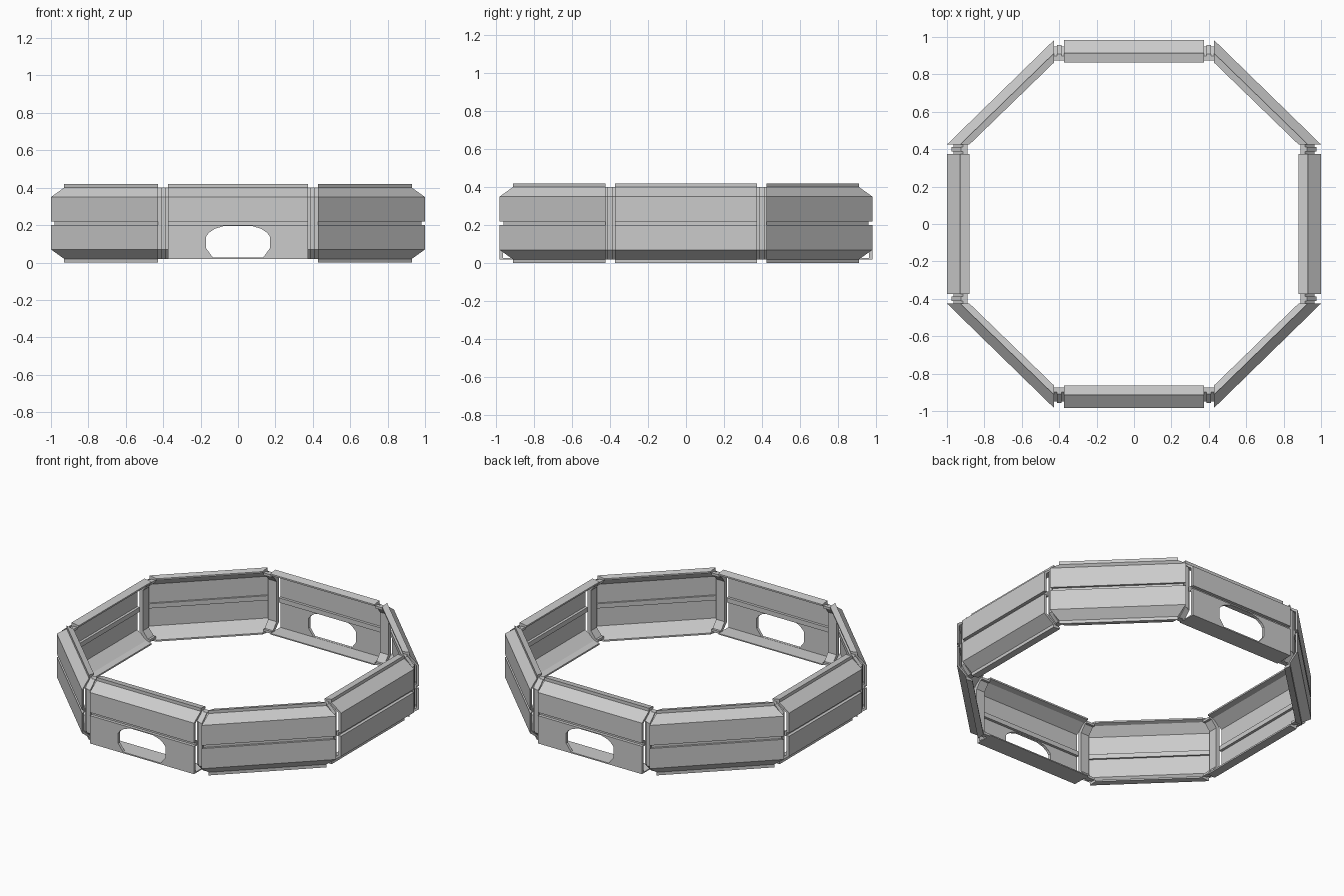
import bpy, bmesh
from mathutils import Vector

if "Cube" in bpy.data.objects:
    bpy.data.objects.remove(bpy.data.objects["Cube"])

# profiles as (inset from the outer face, height)
SHELL = [(.12, .005), (.07, 0), (.07, .02), (0, .07), (0, .2), (.02, .2), (.02, .22), (0, .22),
         (0, .35), (.07, .4), (.07, .42), (.12, .412), (.12, .402), (.085, .395), (.018, .345),
         (.018, .225), (.035, .225), (.035, .195), (.018, .195), (.018, .075), (.085, .025), (.12, .015)]
DOOR = [(.12, .02), (0, .02)] + SHELL[4:19] + [(.018, .027), (.12, .027)]
POST = [(.11, .02), (.085, .02), (.035, .07), (.035, .35), (.085, .4), (.11, .4),
        (.11, .385), (.095, .385), (.06, .34), (.06, .08), (.095, .035), (.11, .035)]
RIB = [(t - .01 if t < .09 else t, z) for t, z in POST]


def loft(name, profile, p0, d0, p1, d1):
    """Run a profile between two outer points, insetting along d0 and d1."""
    bm = bmesh.new()
    ends = []
    for p, d in ((p0, d0), (p1, d1)):
        ends.append([bm.verts.new((p[0] + t * d[0], p[1] + t * d[1], z)) for t, z in profile])
    a, b = ends
    n = len(profile)
    for i in range(n):
        j = (i + 1) % n
        bm.faces.new((a[i], a[j], b[j], b[i]))
    bm.faces.new(a)
    bm.faces.new(b[::-1])
    bmesh.ops.recalc_face_normals(bm, faces=bm.faces)
    me = bpy.data.meshes.new(name)
    bm.to_mesh(me)
    bm.free()
    ob = bpy.data.objects.new(name, me)
    bpy.context.collection.objects.link(ob)
    return ob


def cut_opening(door, y):
    """Cut the rounded doorway through a door panel."""
    half = [(.135, .028), (.17, .075), (.17, .14), (.155, .16), (.125, .18), (.08, .194)]
    outline = half + [(-x, z) for x, z in reversed(half)]
    bm = bmesh.new()
    face = bm.faces.new([bm.verts.new((x, y - .3, z)) for x, z in outline])
    ext = bmesh.ops.extrude_face_region(bm, geom=[face])["geom"]
    bmesh.ops.translate(bm, vec=Vector((0, .6, 0)),
                        verts=[v for v in ext if isinstance(v, bmesh.types.BMVert)])
    bmesh.ops.recalc_face_normals(bm, faces=bm.faces)
    me = bpy.data.meshes.new("opening_cutter")
    bm.to_mesh(me)
    bm.free()
    cutter = bpy.data.objects.new("opening_cutter", me)
    bpy.context.collection.objects.link(cutter)
    cutter.hide_render = True
    mod = door.modifiers.new("opening", 'BOOLEAN')
    mod.operation = 'DIFFERENCE'
    mod.solver = 'EXACT'
    mod.object = cutter
    bpy.context.view_layer.objects.active = door
    bpy.ops.object.modifier_apply(modifier=mod.name)
    bpy.data.objects.remove(cutter)


X, Y, H = 1.0, .983, .373

for s, side in ((-1, "front"), (1, "back")):
    # door panels
    door = loft(side + "_door_panel", DOOR, (-H, s * Y), (0, -s), (H, s * Y), (0, -s))
    cut_opening(door, s * Y)

for s, side in ((-1, "left"), (1, "right")):
    # side panels
    loft(side + "_wall_panel", SHELL, (s * X, -H), (-s, 0), (s * X, H), (-s, 0))

for sx, a in ((-1, "left"), (1, "right")):
    for sy, b in ((-1, "front"), (1, "back")):
        tag = b + "_" + a
        # diagonal panels with mitred ends
        loft(tag + "_diagonal_panel", SHELL, (sx * .428, sy * Y), (0, -sy), (sx * X, sy * .425), (-sx, 0))
        # joint posts with a raised central rib
        for kind, prof, w in (("post", POST, .03), ("post_rib", RIB, .013)):
            loft(f"{tag}_door_{kind}", prof, (sx * (.4 - w), sy * Y), (0, -sy),
                 (sx * (.4 + w), sy * Y), (0, -sy))
            loft(f"{tag}_side_{kind}", prof, (sx * X, sy * (.4 - w)), (-sx, 0),
                 (sx * X, sy * (.4 + w)), (-sx, 0))
